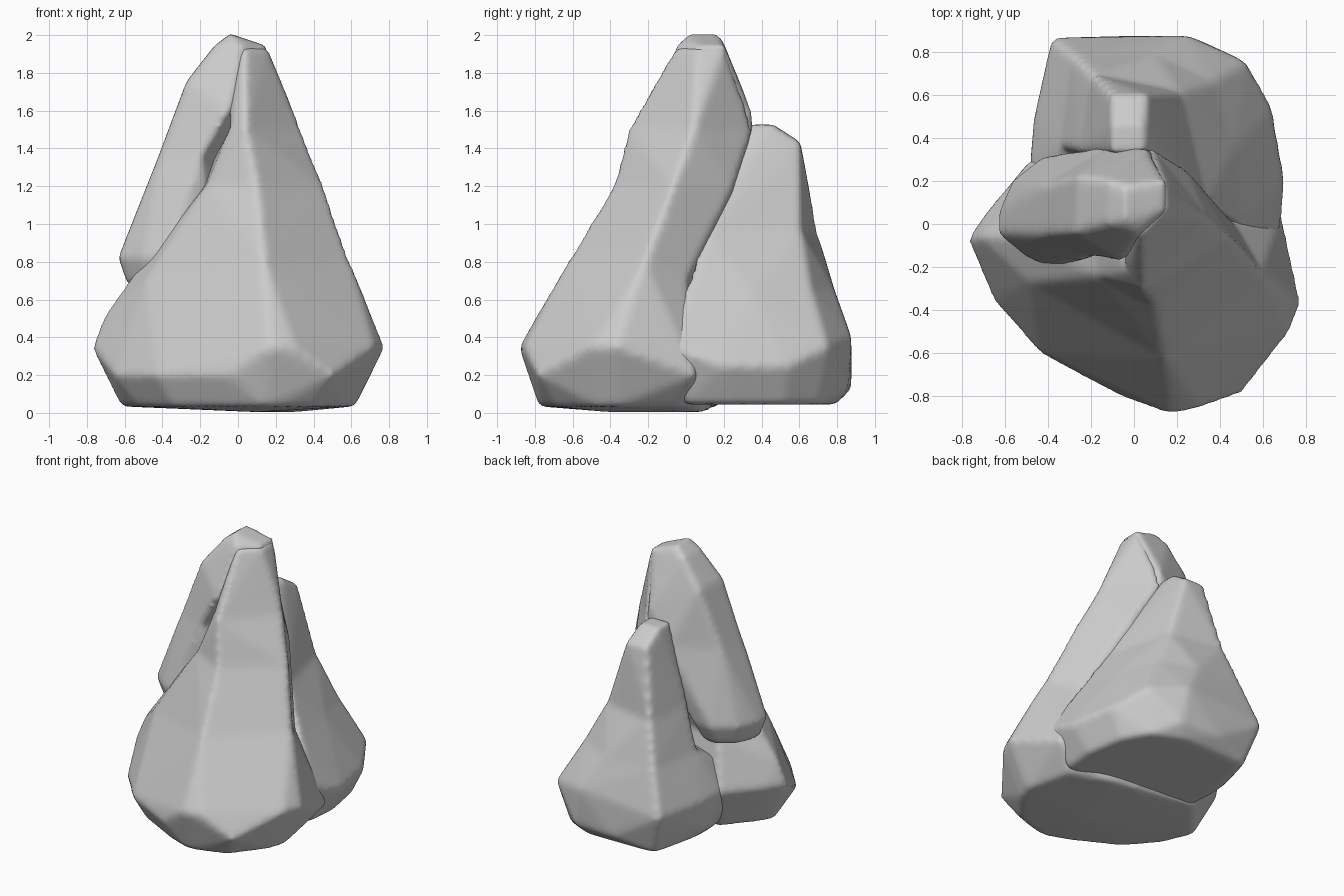
import bpy
import bmesh
from mathutils import Vector

default = bpy.data.objects.get("Cube")
if default:
    bpy.data.objects.remove(default, do_unlink=True)

grey = (0.6, 0.6, 0.6, 1)
stone = bpy.data.materials.new("stone grey")
stone.use_nodes = True
stone.diffuse_color = grey
stone.node_tree.nodes["Principled BSDF"].inputs["Base Color"].default_value = grey


def level(z, *spots):
    """Corners that share one height."""
    return [Vector((x, y, z)) for x, y in spots]


def taper(ring, factor, z):
    """Copy a ring to another height, drawn in towards its centre."""
    centre = sum(ring, Vector()) / len(ring)
    drawn = [centre.lerp(corner, factor) for corner in ring]
    return level(z, *[corner.xy for corner in drawn])


def add_hull(bm, points):
    """Add one closed convex lump around the points."""
    lump = bmesh.new()
    for point in points:
        lump.verts.new(point)
    hull = bmesh.ops.convex_hull(lump, input=lump.verts[:])
    loose = {item for item in hull["geom_interior"] + hull["geom_unused"]
             if isinstance(item, bmesh.types.BMVert)}
    bmesh.ops.delete(lump, geom=list(loose), context='VERTS')
    bmesh.ops.recalc_face_normals(lump, faces=lump.faces[:])
    mesh = bpy.data.meshes.new("lump")
    lump.to_mesh(mesh)
    lump.free()
    bm.from_mesh(mesh)
    bpy.data.meshes.remove(mesh)


def build_rock(name, *rings):
    """Fuse the lumps between neighbouring rings into one worn stone."""
    bm = bmesh.new()
    for upper, lower in zip(rings, rings[1:]):
        add_hull(bm, upper + lower)
    mesh = bpy.data.meshes.new(name)
    bm.to_mesh(mesh)
    bm.free()
    mesh.materials.append(stone)
    rock = bpy.data.objects.new(name, mesh)
    bpy.context.collection.objects.link(rock)

    fuse = rock.modifiers.new("fuse", 'REMESH')
    fuse.mode = 'VOXEL'
    fuse.voxel_size = 0.02
    fuse.use_smooth_shade = True
    wear = rock.modifiers.new("wear", 'SMOOTH')
    wear.factor = 0.5
    wear.iterations = 10
    swell = rock.modifiers.new("swell", 'DISPLACE')
    swell.mid_level = 0
    swell.strength = 0.006


# Front rock: broad ridged face, from the peak down to the wide foot
peak = level(1.93, (.15, .06), (.14, .2), (.03, -.06), (-.05, .15))
shoulder = level(1.5, (.33, .04), (.08, .35), (.04, -.3), (-.04, -.22))
waist = level(1.2, (.45, -.07), (.24, .25), (.1, -.38), (-.16, -.24), (-.2, .25))
hip = (level(.8, (.59, -.22), (.14, -.62))
       + level(.7, (.46, 0), (-.48, -.27), (-.57, -.06), (-.4, .2)))
foot = (level(.35, (.77, -.37), (.66, -.1), (.72, -.5), (.3, -.85), (.17, -.88),
              (-.77, -.07), (-.68, .06), (-.48, .3))
        + level(.5, (-.71, -.06))
        + level(.2, (.5, -.78), (-.05, -.8), (-.43, -.6), (-.65, -.35), (.68, .05)))
sole = taper(foot, .8, .04) + level(.01, (.1, -.4), (.3, .1))
build_rock("front_rock", peak, shoulder, waist, hip, foot, sole)

# Back rock: shorter peak that flares into the rear foot
peak = (level(1.52, (-.1, .34), (.05, .34), (.05, .46), (-.1, .46))
        + level(1.43, (.06, .6), (-.1, .6)))
waist = level(.95, (.33, .1), (.21, .61), (-.19, .69), (-.25, .34))
hip = level(.65, (.5, 0), (.46, .35), (.36, .66), (.1, .78), (-.28, .78), (-.34, .36))
foot = (level(.35, (.67, -.1), (.52, .75), (-.38, .86), (-.46, .5), (-.48, .28), (-.45, -.1))
        + level(.25, (.7, .2), (.64, .54)) + level(.4, (.25, .87)))
sole = taper(foot, .82, .05) + level(.13, (.3, .85), (0, .87), (-.45, .4))
build_rock("back_rock", peak, waist, hip, foot, sole)

# Side slab: leaning tongue that hangs over the right of the foot
peak = (level(2, (-.04, .01), (-.04, .17))
        + level(1.94, (.14, .06), (.14, .2), (.02, -.05), (-.12, 0), (-.12, .2)))
shoulder = (level(1.75, (-.27, -.04), (-.26, .22), (.18, .1))
            + level(1.6, (-.05, -.17), (.06, .34)))
waist = level(1.35, (-.42, -.05), (-.41, .18), (-.1, .36), (.08, .35), (-.2, -.15))
rim = level(.82, (-.63, -.04), (-.62, .07), (-.56, .2), (-.42, .31), (-.27, .3),
            (-.5, -.15), (-.38, -.2), (-.1, -.1))
build_rock("side_slab", peak, shoulder, waist, rim, taper(rim, .75, .68))
